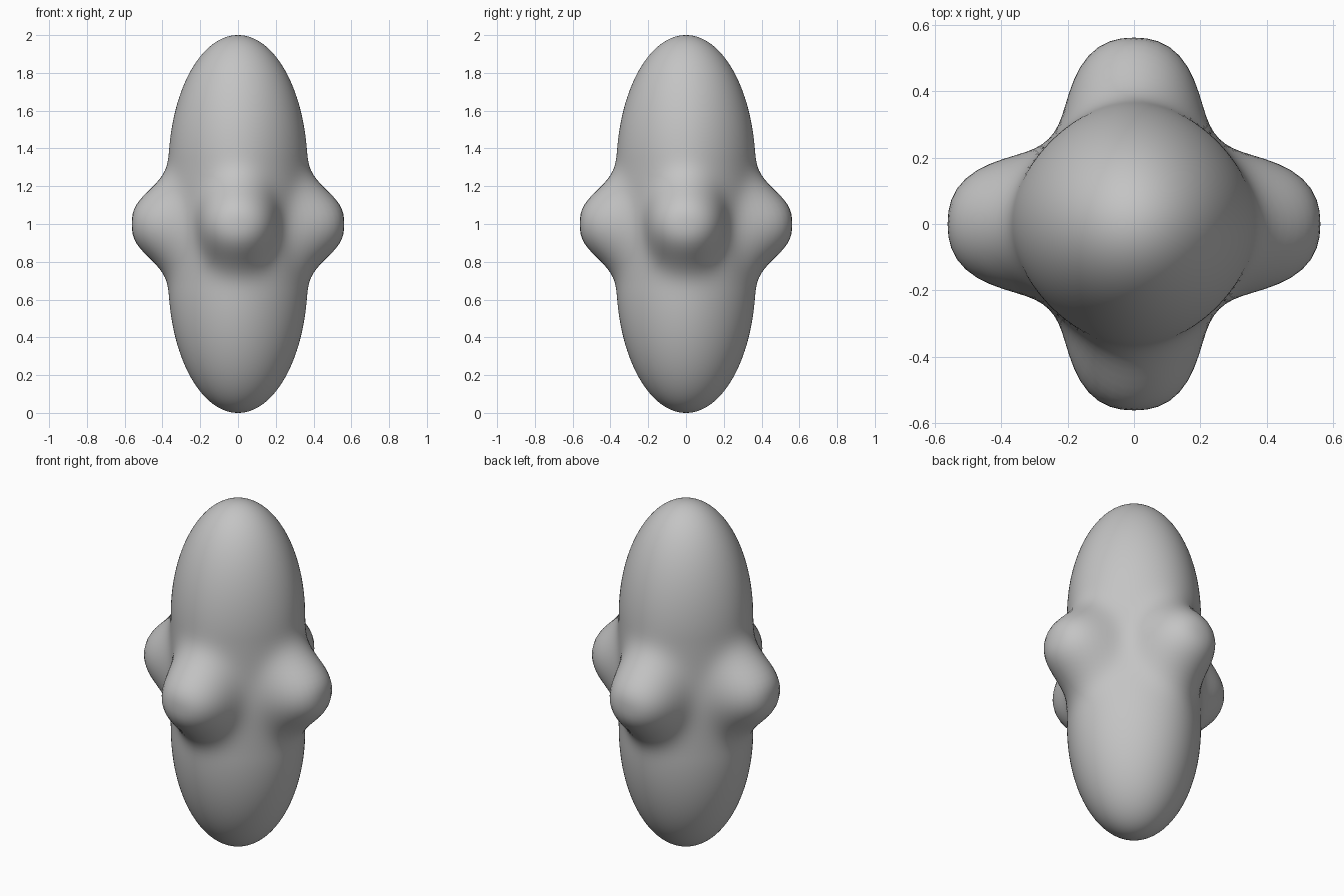
import bpy, bmesh, math

cube = bpy.data.objects.get("Cube")
if cube:
    bpy.data.objects.remove(cube, do_unlink=True)

# One plain grey for the whole body
grey = bpy.data.materials.new("soft_grey")
grey.use_nodes = True
colour = (0.55, 0.55, 0.55, 1)
grey.diffuse_color = colour
grey.node_tree.nodes["Principled BSDF"].inputs["Base Color"].default_value = colour

RADIUS, CAP = 0.352, 0.65


def body_radius(h):
    """Straight barrel with stretched round caps; h is height from the middle."""
    over = max(0.0, abs(h) - (1 - CAP)) / CAP
    return RADIUS * math.sqrt(max(0.0, 1 - over * over))


def lobe(angle, h):
    """Rounded bulge with a wide soft skirt blending into the body."""
    e = (angle / 0.485) ** 2 + (h / 0.21) ** 2
    skirt = math.exp(-(angle / 0.5) ** 2 - (h / 0.6) ** 2)
    return 0.19 * math.exp(-e ** 1.4) + 0.02 * skirt


# Body: a sphere reshaped to the capsule, with four bulges round the middle
bm = bmesh.new()
bmesh.ops.create_uvsphere(bm, u_segments=96, v_segments=120, radius=1)
quarter = math.pi / 2
for v in bm.verts:
    h = v.co.z
    theta = math.atan2(v.co.y, v.co.x)
    r = body_radius(h)
    fade = r / RADIUS
    for i in range(4):
        diff = math.remainder(theta - i * quarter, 2 * math.pi)
        r += lobe(abs(diff), h) * fade
    if abs(h) > 0.99999:
        r = 0
    v.co = (r * math.cos(theta), r * math.sin(theta), 1 + h)
for f in bm.faces:
    f.smooth = True

mesh = bpy.data.meshes.new("lobed_body")
bm.to_mesh(mesh)
bm.free()
mesh.materials.append(grey)
body = bpy.data.objects.new("lobed_body", mesh)
bpy.context.collection.objects.link(body)
